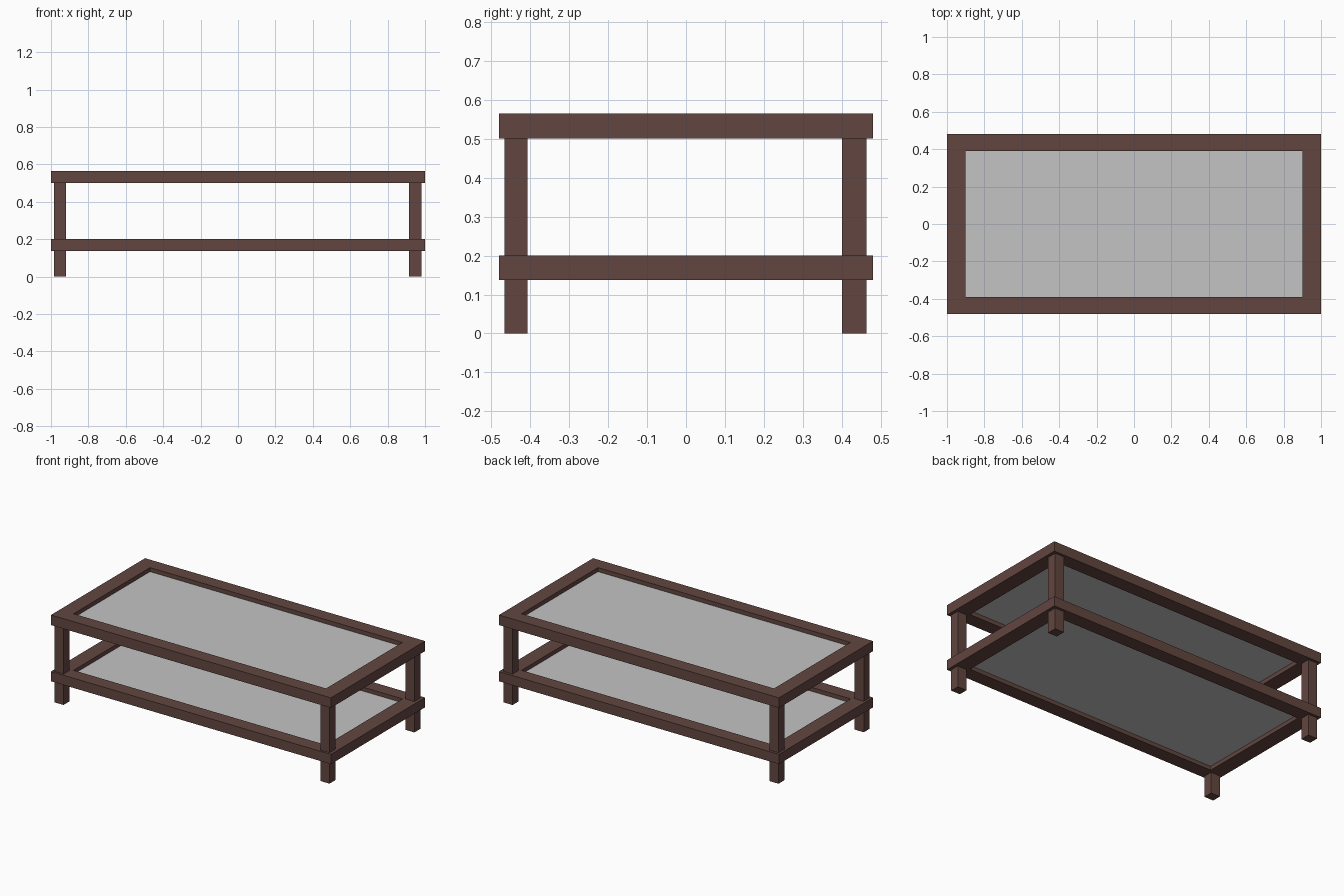
import bpy
import bmesh

if "Cube" in bpy.data.objects:
    bpy.data.objects.remove(bpy.data.objects["Cube"])


def material(name, color):
    m = bpy.data.materials.new(name)
    m.diffuse_color = (*color, 1)
    m.use_nodes = True
    m.node_tree.nodes["Principled BSDF"].inputs["Base Color"].default_value = m.diffuse_color
    return m


WOOD = material("dark brown wood", (0.122, 0.061, 0.051))
GLASS = material("grey panel", (0.55, 0.55, 0.55))


def add_object(name, bm, mat):
    bmesh.ops.recalc_face_normals(bm, faces=bm.faces[:])
    mesh = bpy.data.meshes.new(name)
    bm.to_mesh(mesh)
    bm.free()
    mesh.materials.append(mat)
    obj = bpy.data.objects.new(name, mesh)
    bpy.context.collection.objects.link(obj)
    return obj


def box(name, x0, x1, y0, y1, z0, z1, mat):
    bm = bmesh.new()
    bmesh.ops.create_cube(bm, size=1)
    bmesh.ops.scale(bm, vec=(x1 - x0, y1 - y0, z1 - z0), verts=bm.verts)
    bmesh.ops.translate(bm, vec=((x0 + x1) / 2, (y0 + y1) / 2, (z0 + z1) / 2), verts=bm.verts)
    return add_object(name, bm, mat)


def frame(name, outer, inner, z0, z1):
    """Rectangular ring with mitred corners."""
    bm = bmesh.new()
    corners = ((-1, -1), (1, -1), (1, 1), (-1, 1))
    profile = ((outer, z0), (outer, z1), (inner, z1), (inner, z0))
    rings = [[bm.verts.new((sx * h[0], sy * h[1], z)) for h, z in profile] for sx, sy in corners]
    for i in range(4):
        a, b = rings[i], rings[(i + 1) % 4]
        for j in range(4):
            k = (j + 1) % 4
            bm.faces.new((a[j], b[j], b[k], a[k]))
    return add_object(name, bm, WOOD)


# Table top and lower shelf: wooden frame with a thin recessed panel
OUTER, INNER = (1.0, 0.48), (0.902, 0.39)
for part, z0, z1 in (("top", 0.50, 0.565), ("shelf", 0.137, 0.20)):
    frame(part + "_frame", OUTER, INNER, z0, z1)
    mid = (z0 + z1) / 2
    box(part + "_panel", -INNER[0], INNER[0], -INNER[1], INNER[1], mid - 0.006, mid + 0.006, GLASS)

# Four square legs
for side, x0, x1 in (("left", -0.985, -0.92), ("right", 0.915, 0.98)):
    for end, y0, y1 in (("front", -0.466, -0.407), ("back", 0.40, 0.463)):
        box(f"{end}_{side}_leg", x0, x1, y0, y1, 0, 0.50, WOOD)
